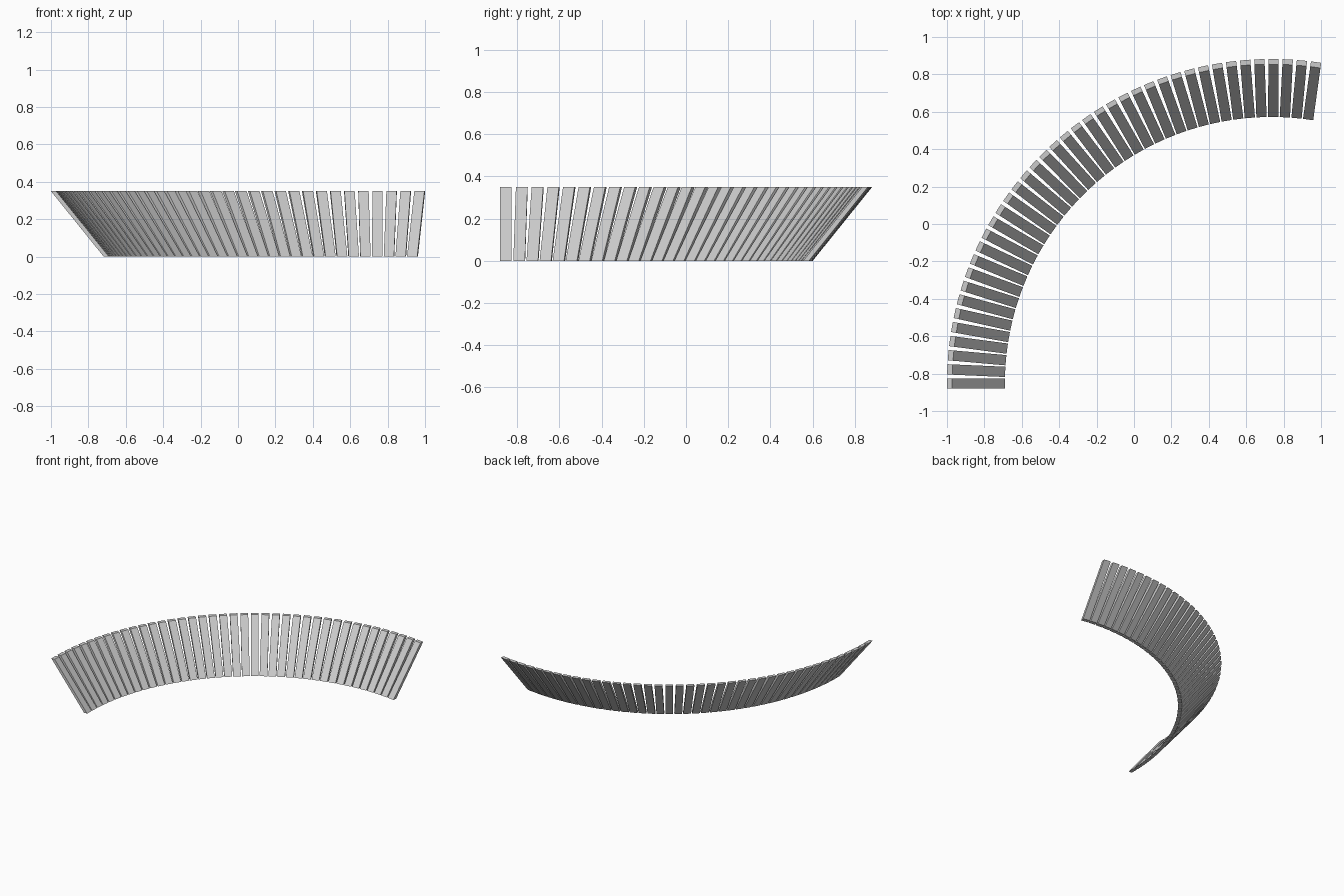
import bpy
from math import cos, sin, radians

if "Cube" in bpy.data.objects:
    bpy.data.objects.remove(bpy.data.objects["Cube"])

COUNT, SPAN = 40, 97.9          # slats along the arc, degrees first to last
CX, CY = 0.735, -0.853          # arc centre
HALF_W = 0.0275
# slanted slat section as (radius, height)
SECTION = [(1.425, 0), (1.453, 0), (1.735, 0.35), (1.707, 0.35)]

mesh = bpy.data.meshes.new("slat")
verts = [(r, s * HALF_W, z) for s in (-1, 1) for r, z in SECTION]
faces = [(0, 1, 2, 3), (7, 6, 5, 4)]
faces += [(i, i + 4, (i + 1) % 4 + 4, (i + 1) % 4) for i in range(4)]
mesh.from_pydata(verts, [], faces)

# fan the outward-leaning slats around the arc
for i in range(COUNT):
    slat = bpy.data.objects.new(f"slat_{i + 1}", mesh)
    slat.location = (CX, CY, 0)
    slat.rotation_euler.z = radians(180 - SPAN * i / (COUNT - 1))
    bpy.context.collection.objects.link(slat)
